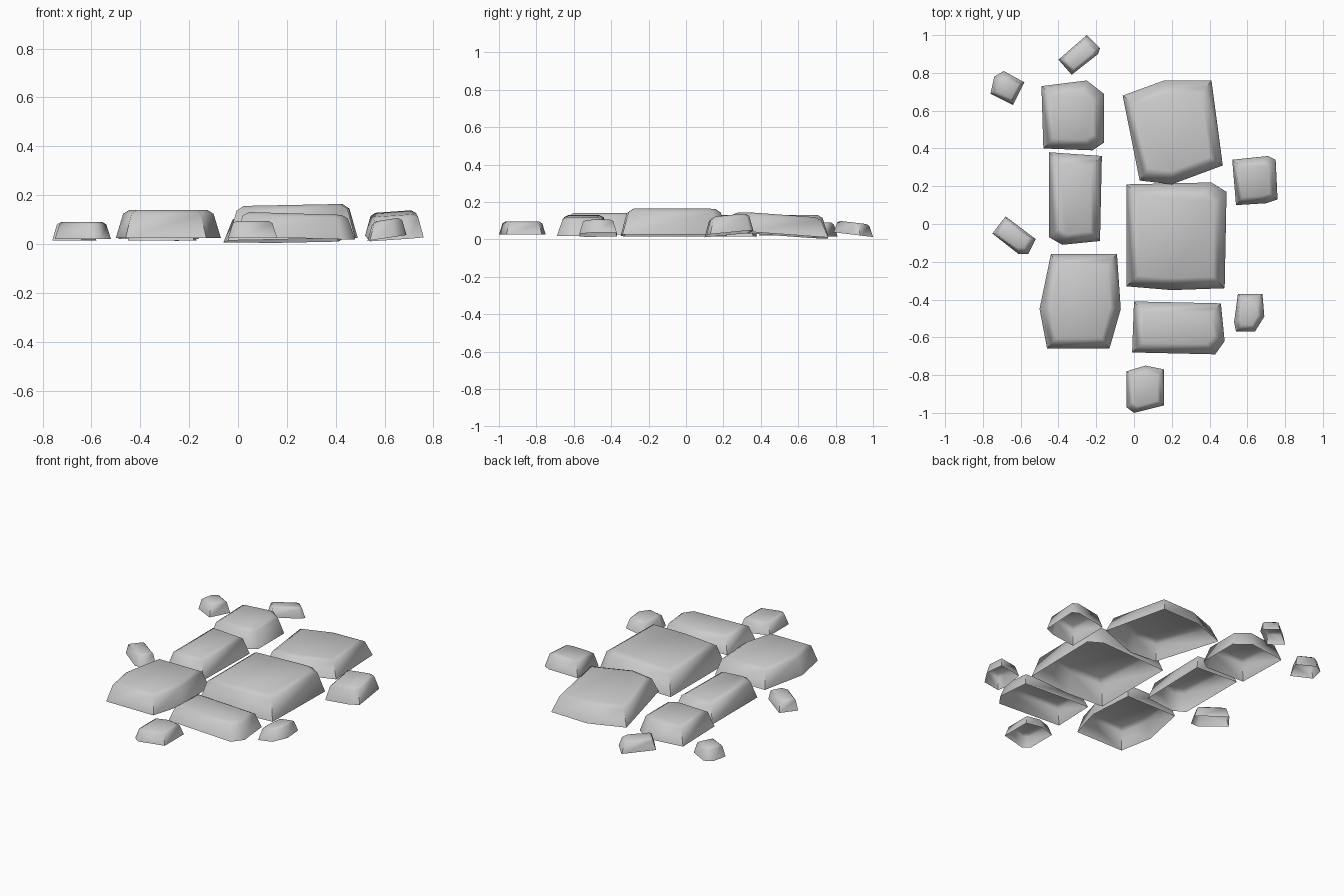
import bpy
import bmesh
from math import radians

default_cube = bpy.data.objects.get("Cube")
if default_cube:
    bpy.data.objects.remove(default_cube, do_unlink=True)

# One plain grey for all the stones
stone_grey = bpy.data.materials.new("stone_grey")
stone_grey.use_nodes = True
colour = (0.6, 0.6, 0.6, 1)
stone_grey.diffuse_color = colour
stone_grey.node_tree.nodes["Principled BSDF"].inputs["Base Color"].default_value = colour


def stone(name, outline, bottom, top, inset, slope_x=0, slope_y=0):
    """Paving stone: an open-bottomed shell rising from a clockwise outline."""
    xs = [p[0] for p in outline]
    ys = [p[1] for p in outline]
    centre_x, centre_y = (min(xs) + max(xs)) / 2, (min(ys) + max(ys)) / 2
    width, depth = max(xs) - min(xs), max(ys) - min(ys)
    bm = bmesh.new()

    def ring(height, shrink):
        verts = []
        for x, y in outline:
            dx = (x - centre_x) * (1 - 2 * shrink / width)
            dy = (y - centre_y) * (1 - 2 * shrink / depth)
            z = bottom + height * (top - bottom) + dx * slope_x + dy * slope_y
            verts.append(bm.verts.new((centre_x + dx, centre_y + dy, z)))
        return verts

    # Sloping wall, worn shoulder and flat top
    rings = [ring(0, 0), ring(0.86, inset * 0.75), ring(1, inset * 1.4)]
    count = len(outline)
    for lower, upper in zip(rings, rings[1:]):
        for i in range(count):
            j = (i + 1) % count
            bm.faces.new((lower[j], lower[i], upper[i], upper[j]))
    bm.faces.new(list(reversed(rings[-1])))

    mesh = bpy.data.meshes.new(name)
    bm.to_mesh(mesh)
    bm.free()
    mesh.materials.append(stone_grey)
    obj = bpy.data.objects.new(name, mesh)
    bpy.context.collection.objects.link(obj)
    bpy.ops.object.select_all(action="DESELECT")
    obj.select_set(True)
    bpy.context.view_layer.objects.active = obj
    bpy.ops.object.shade_smooth_by_angle(angle=radians(60))


# Large stones in the left column
stone("back_left_slab",
      [(-0.06, 0.68), (0.16, 0.76), (0.41, 0.76), (0.47, 0.31), (0.2, 0.21), (0.03, 0.23)],
      bottom=0.025, top=0.13, inset=0.05, slope_x=0.02, slope_y=-0.07)
stone("middle_left_slab",
      [(-0.04, 0.21), (0.41, 0.22), (0.49, 0.17), (0.48, -0.34), (0.2, -0.35), (-0.04, -0.33)],
      bottom=0.02, top=0.16, inset=0.045, slope_x=0.02)
stone("front_left_slab",
      [(0, -0.41), (0.46, -0.42), (0.48, -0.62), (0.43, -0.69), (-0.01, -0.68)],
      bottom=0.025, top=0.125, inset=0.04, slope_x=-0.03)

# Large stones in the right column
stone("back_right_slab",
      [(-0.49, 0.73), (-0.25, 0.76), (-0.16, 0.69), (-0.16, 0.43), (-0.22, 0.39), (-0.48, 0.4)],
      bottom=0.02, top=0.13, inset=0.04)
stone("middle_right_slab",
      [(-0.45, 0.38), (-0.17, 0.36), (-0.18, -0.09), (-0.38, -0.11), (-0.45, -0.07)],
      bottom=0.015, top=0.13, inset=0.04)
stone("front_right_slab",
      [(-0.44, -0.16), (-0.09, -0.16), (-0.07, -0.45), (-0.13, -0.66), (-0.46, -0.66), (-0.5, -0.45)],
      bottom=0.025, top=0.14, inset=0.04)

# Small stones scattered around the path
stone("left_back_pebble",
      [(0.52, 0.34), (0.71, 0.36), (0.75, 0.34), (0.76, 0.13), (0.7, 0.11), (0.54, 0.1)],
      bottom=0.03, top=0.125, inset=0.03, slope_x=0.06, slope_y=0.1)
stone("left_front_pebble",
      [(0.55, -0.37), (0.68, -0.37), (0.69, -0.49), (0.64, -0.57), (0.54, -0.57), (0.53, -0.52)],
      bottom=0.025, top=0.1, inset=0.025, slope_x=0.15)
stone("front_pebble",
      [(-0.04, -0.78), (0.06, -0.75), (0.16, -0.77), (0.16, -0.96), (0, -1), (-0.04, -0.97)],
      bottom=0.025, top=0.095, inset=0.025)
stone("right_front_pebble",
      [(-0.68, 0.04), (-0.52, -0.08), (-0.56, -0.16), (-0.61, -0.16), (-0.75, -0.05)],
      bottom=0.02, top=0.09, inset=0.025)
stone("right_back_pebble",
      [(-0.74, 0.78), (-0.69, 0.81), (-0.58, 0.75), (-0.64, 0.63), (-0.76, 0.69)],
      bottom=0.015, top=0.09, inset=0.025)
stone("back_pebble",
      [(-0.25, 1), (-0.18, 0.93), (-0.19, 0.9), (-0.33, 0.79), (-0.4, 0.87)],
      bottom=0.025, top=0.09, inset=0.025, slope_y=-0.12)
